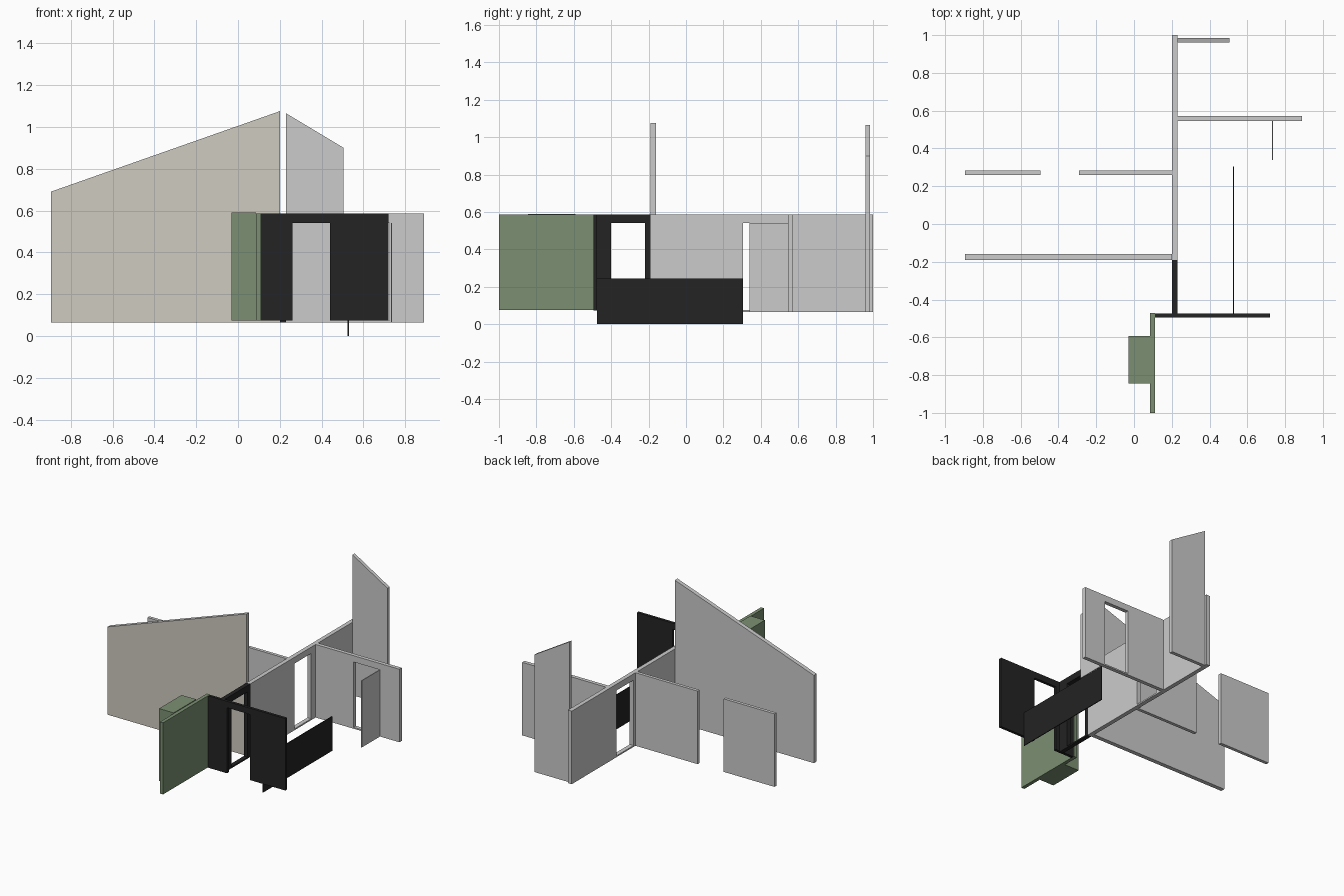
import bpy, bmesh

if "Cube" in bpy.data.objects:
    bpy.data.objects.remove(bpy.data.objects["Cube"])

Z0, Z1, DOOR = 0.065, 0.585, 0.54


def material(name, rgb):
    m = bpy.data.materials.new(name)
    m.diffuse_color = (*rgb, 1)
    m.use_nodes = True
    m.node_tree.nodes["Principled BSDF"].inputs["Base Color"].default_value = m.diffuse_color
    return m


dark = material("dark_paint", (0.017, 0.017, 0.017))
green = material("green_paint", (0.2, 0.28, 0.17))
beige = material("beige_paint", (0.62, 0.6, 0.53))


def wall(name, axis, outline, lo, hi, mat=None):
    """Extrude a (run, z) outline from lo to hi across a wall running along x or y."""
    bm = bmesh.new()
    place = (lambda u, z, d: (u, d, z)) if axis == "x" else (lambda u, z, d: (d, u, z))
    face = bm.faces.new([bm.verts.new(place(u, z, lo)) for u, z in outline])
    ext = bmesh.ops.extrude_face_region(bm, geom=[face])
    shift = place(0, 0, hi - lo)
    bmesh.ops.translate(bm, vec=shift, verts=[g for g in ext["geom"] if isinstance(g, bmesh.types.BMVert)])
    bmesh.ops.recalc_face_normals(bm, faces=bm.faces)
    me = bpy.data.meshes.new(name)
    bm.to_mesh(me)
    bm.free()
    ob = bpy.data.objects.new(name, me)
    bpy.context.collection.objects.link(ob)
    if mat:
        me.materials.append(mat)
    return ob


def rect(a, b, z0=Z0, z1=Z1):
    return [(a, z0), (b, z0), (b, z1), (a, z1)]


def doorway(a, b, d0, d1, z0=Z0):
    return [(a, z0), (d0, z0), (d0, DOOR), (d1, DOOR), (d1, z0), (b, z0), (b, Z1), (a, Z1)]


# Long spine wall, grey at the back and dark at the front
wall("spine_wall", "y", doorway(-0.19, 1.0, 0.305, 0.495), 0.20, 0.23)
wall("spine_threshold", "y", rect(0.305, 0.495, Z0, 0.075), 0.20, 0.23)
wall("dark_spine_wall", "y", doorway(-0.475, -0.19, -0.40, -0.22), 0.20, 0.23, dark)
wall("dark_spine_threshold", "y", rect(-0.40, -0.22, Z0, 0.075), 0.20, 0.23, dark)

# Sloped-top walls
gable = wall("left_gable_wall", "x", [(-0.895, Z0), (0.20, Z0), (0.20, 1.075), (-0.895, 0.69)], -0.19, -0.16)
gable.data.materials.append(None)
gable.data.materials.append(beige)
for p in gable.data.polygons:
    if p.normal.y < -0.9:
        p.material_index = 1
wall("back_gable_wall", "x", [(0.23, Z0), (0.505, Z0), (0.505, 0.90), (0.23, 1.065)], 0.96, 0.985)

# Cross walls
wall("left_outer_wall", "x", rect(-0.895, -0.495), 0.26, 0.283)
wall("left_inner_wall", "x", rect(-0.29, 0.20), 0.26, 0.283)
wall("right_wall", "x", doorway(0.23, 0.89, 0.53, 0.725), 0.545, 0.572)
wall("right_threshold", "x", rect(0.53, 0.725, Z0, 0.075), 0.545, 0.572)
wall("open_door", "y", rect(0.34, 0.545, Z0, DOOR), 0.731, 0.737)

# Dark front wall and low panel
wall("front_wall", "x", doorway(0.11, 0.72, 0.26, 0.44, 0.073), -0.495, -0.475, dark)
wall("low_panel", "y", rect(-0.475, 0.305, 0.0, 0.245), 0.524, 0.53, dark)

# Green wall with its projecting box
wall("green_wall", "y", rect(-1.0, -0.472, 0.075, 0.585), 0.085, 0.11, green)
wall("green_box", "y", rect(-0.845, -0.592, 0.075, 0.59), -0.03, 0.085, green)
